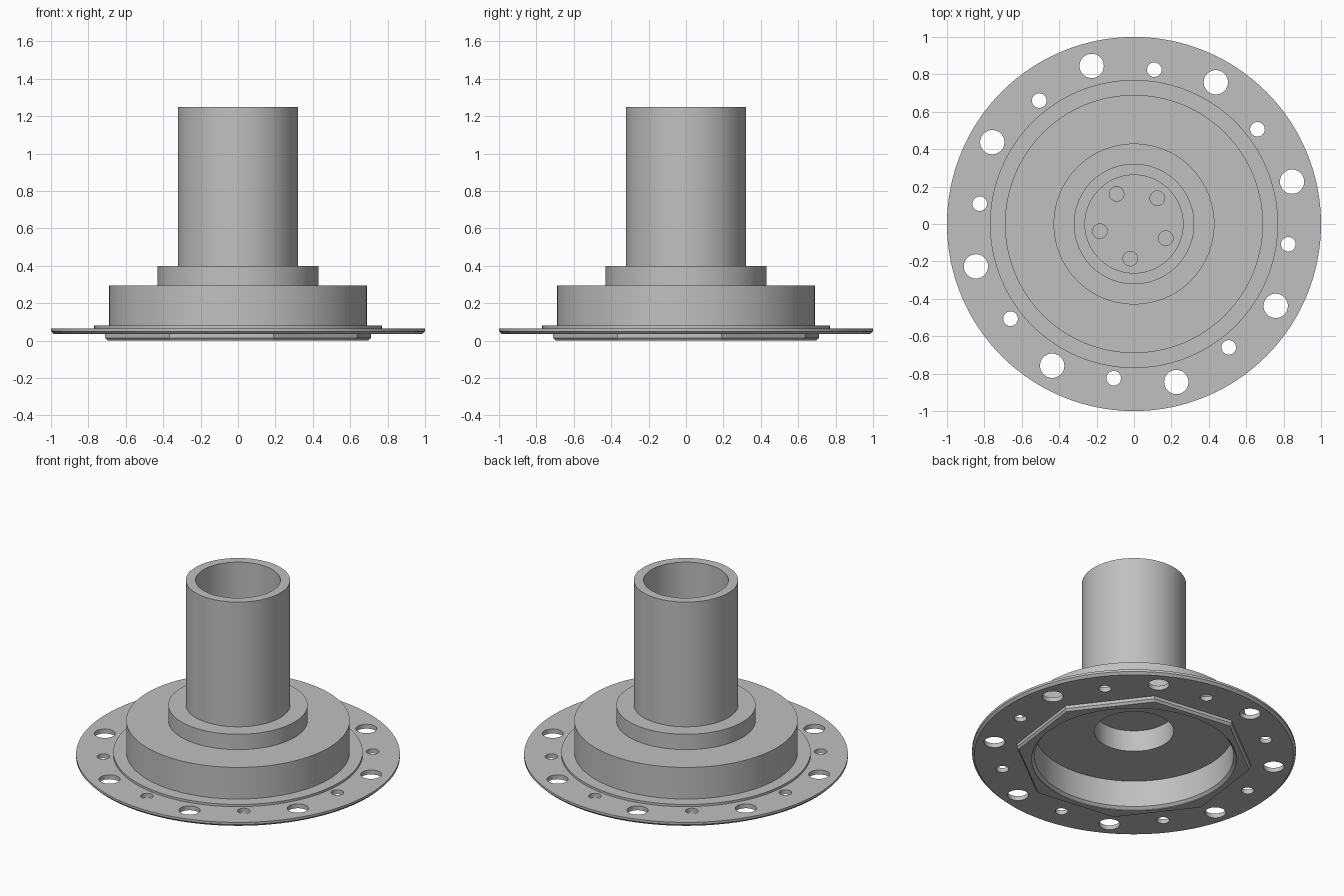
import bpy, bmesh, math
from mathutils import Matrix, Vector

cube = bpy.data.objects.get("Cube")
if cube:
    bpy.data.objects.remove(cube, do_unlink=True)

# Single machined-metal colour
metal = bpy.data.materials.new("metal_grey")
metal.use_nodes = True
grey = (0.53, 0.53, 0.53, 1.0)
metal.diffuse_color = grey
metal.node_tree.nodes["Principled BSDF"].inputs["Base Color"].default_value = grey


def make_object(name, bm):
    bmesh.ops.recalc_face_normals(bm, faces=bm.faces[:])
    mesh = bpy.data.meshes.new(name)
    bm.to_mesh(mesh)
    bm.free()
    mesh.materials.append(metal)
    obj = bpy.data.objects.new(name, mesh)
    bpy.context.collection.objects.link(obj)
    return obj


def revolve(name, profile, steps=128, turn=0.0, closed=False):
    """Spin a (radius, height) profile around z."""
    bm = bmesh.new()
    verts = [bm.verts.new((r, 0, z)) for r, z in profile]
    pairs = list(zip(verts, verts[1:]))
    if closed:
        pairs.append((verts[-1], verts[0]))
    edges = [bm.edges.new(p) for p in pairs]
    bmesh.ops.spin(bm, geom=verts + edges, axis=(0, 0, 1), cent=(0, 0, 0),
                   angle=math.tau, steps=steps, use_duplicate=False)
    bmesh.ops.remove_doubles(bm, verts=bm.verts[:], dist=1e-5)
    bmesh.ops.rotate(bm, verts=bm.verts[:], matrix=Matrix.Rotation(turn, 3, "Z"))
    return make_object(name, bm)


def add_drills(bm, count, ring, radius, start, low, high):
    """Add a ring of drill cylinders to a cutter mesh."""
    for i in range(count):
        a = math.radians(start) + i * math.tau / count
        place = Vector((ring * math.cos(a), ring * math.sin(a), (low + high) / 2))
        bmesh.ops.create_cone(bm, cap_ends=True, segments=40, radius1=radius,
                              radius2=radius, depth=high - low,
                              matrix=Matrix.Translation(place))


def cut(obj, cutter):
    cutter.hide_render = True
    mod = obj.modifiers.new("cut", "BOOLEAN")
    mod.operation = "DIFFERENCE"
    mod.solver = "EXACT"
    mod.object = cutter
    bpy.context.view_layer.objects.active = obj
    bpy.ops.object.modifier_apply(modifier=mod.name)
    bpy.data.objects.remove(cutter, do_unlink=True)


def smooth(obj):
    bpy.ops.object.select_all(action="DESELECT")
    obj.select_set(True)
    bpy.context.view_layer.objects.active = obj
    bpy.ops.object.shade_smooth_by_angle(angle=math.radians(25))


# Hub: flange, stepped drum, collar and tube, hollow from both ends
hub = revolve("hub_body", [
    (0, 0.345), (0.245, 0.345), (0.245, 0.2), (0.615, 0.2), (0.615, 0.035),
    (0.985, 0.035), (1, 0.05), (1, 0.065), (0.77, 0.065), (0.77, 0.08),
    (0.69, 0.08), (0.69, 0.295), (0.43, 0.295), (0.43, 0.4), (0.322, 0.4),
    (0.322, 1.25), (0.262, 1.25), (0.262, 0.4), (0, 0.4)])

# Two alternating rings of bolt holes, plus blind holes in the tube floor
drills = bmesh.new()
add_drills(drills, 8, 0.875, 0.065, 15, -0.1, 0.2)
add_drills(drills, 8, 0.832, 0.039, 37.5, -0.1, 0.2)
add_drills(drills, 5, 0.186, 0.039, 48, 0.375, 0.5)
cut(hub, make_object("hole_cutter", drills))
smooth(hub)

# Eight-sided plate under the flange, bevelled at its lower edge
plate = revolve("octagonal_base_plate", [
    (0, 0), (0.722, 0), (0.735, 0.015), (0.735, 0.035), (0, 0.035)],
    steps=8, turn=math.radians(15))
bore = revolve("bore_cutter", [
    (0, -0.05), (0.632, -0.05), (0.632, 0.004), (0.615, 0.02),
    (0.615, 0.1), (0, 0.1)])
cut(plate, bore)
smooth(plate)
